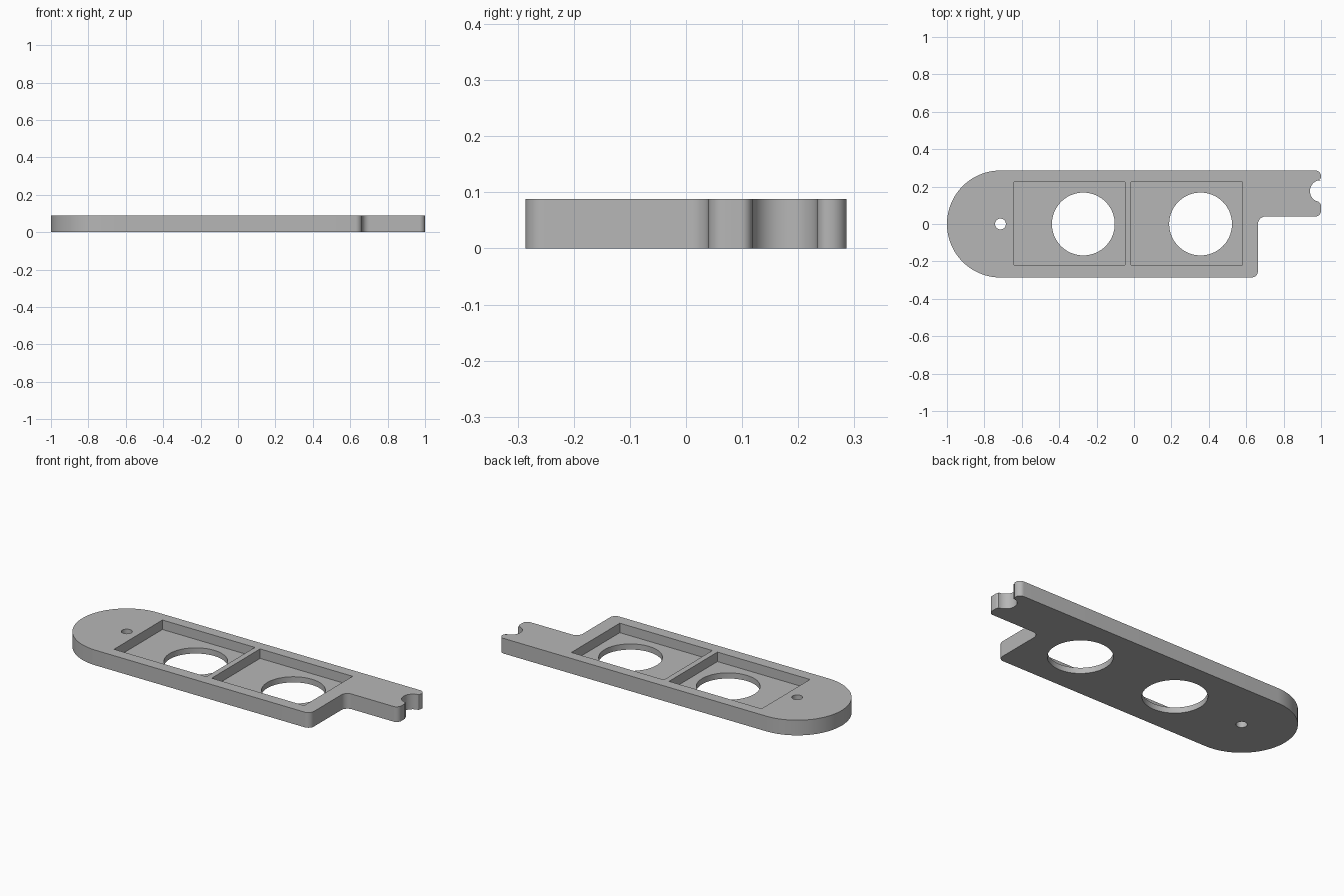
import bpy
import bmesh
import math
from mathutils import Vector

old = bpy.data.objects.get("Cube")
if old:
    bpy.data.objects.remove(old, do_unlink=True)

HEIGHT = 0.088
FLOOR = 0.033
HALF = 0.286

grey = bpy.data.materials.new("plain grey")
grey.use_nodes = True
colour = (0.47, 0.47, 0.47, 1)
grey.diffuse_color = colour
grey.node_tree.nodes["Principled BSDF"].inputs["Base Color"].default_value = colour


def rounded(corners):
    """Turn (x, y, radius) corners into an outline with filleted corners."""
    outline = []
    for i, (x, y, r) in enumerate(corners):
        p = Vector((x, y))
        a = (Vector(corners[i - 1][:2]) - p).normalized()
        b = (Vector(corners[(i + 1) % len(corners)][:2]) - p).normalized()
        half = a.angle(b) / 2
        centre = p + (a + b).normalized() * r / math.sin(half)
        start = p + a * r / math.tan(half) - centre
        end = p + b * r / math.tan(half) - centre
        sweep = math.atan2(start.cross(end), start.dot(end))
        steps = 32 if r > 0.1 else 10
        for k in range(steps + 1):
            t = sweep * k / steps
            c, s = math.cos(t), math.sin(t)
            outline.append(centre + Vector((start.x * c - start.y * s,
                                            start.x * s + start.y * c)))
    return outline


def prism(name, outline, z0, z1):
    bm = bmesh.new()
    face = bm.faces.new([bm.verts.new((p[0], p[1], z0)) for p in outline])
    top = bmesh.ops.extrude_face_region(bm, geom=[face])["geom"]
    verts = [v for v in top if isinstance(v, bmesh.types.BMVert)]
    bmesh.ops.translate(bm, verts=verts, vec=(0, 0, z1 - z0))
    bmesh.ops.remove_doubles(bm, verts=bm.verts, dist=0.0001)
    bmesh.ops.recalc_face_normals(bm, faces=bm.faces)
    mesh = bpy.data.meshes.new(name)
    bm.to_mesh(mesh)
    bm.free()
    obj = bpy.data.objects.new(name, mesh)
    bpy.context.collection.objects.link(obj)
    mesh.materials.append(grey)
    return obj


def circle(x, r, n):
    return [(x + r * math.cos(math.tau * i / n), r * math.sin(math.tau * i / n))
            for i in range(n)]


# Plate with a round end, a stepped corner and a notched tab
plate = prism("mounting_plate", rounded([
    (-1, -HALF, 0.2859), (0.663, -HALF, 0.035), (0.663, 0.04, 0.04),
    (1, 0.04, 0.03), (1, 0.118, 0.02), (0.941, 0.118, 0.056),
    (0.941, 0.234, 0.056), (1, 0.234, 0.02), (1, HALF, 0.03),
    (-1, HALF, 0.2859)]), 0, HEIGHT)

# Pockets and through holes
cutters = [prism("pin_hole_cutter", circle(-0.714, 0.029, 32), -0.1, 0.2)]
for side, x0, x1, hole_x in (("right", -0.642, -0.048, -0.271),
                             ("left", -0.015, 0.579, 0.356)):
    box = [(x0, -0.22), (x1, -0.22), (x1, 0.224), (x0, 0.224)]
    cutters.append(prism(side + "_pocket_cutter", box, FLOOR, 0.2))
    cutters.append(prism(side + "_hole_cutter", circle(hole_x, 0.168, 64), -0.1, 0.15))

bpy.ops.object.select_all(action="DESELECT")
bpy.context.view_layer.objects.active = plate
plate.select_set(True)
for cutter in cutters:
    cut = plate.modifiers.new("cut", "BOOLEAN")
    cut.operation = "DIFFERENCE"
    cut.solver = "EXACT"
    cut.object = cutter
    bpy.ops.object.modifier_apply(modifier=cut.name)
    bpy.data.objects.remove(cutter, do_unlink=True)

bpy.ops.object.shade_smooth_by_angle(angle=math.radians(30))
